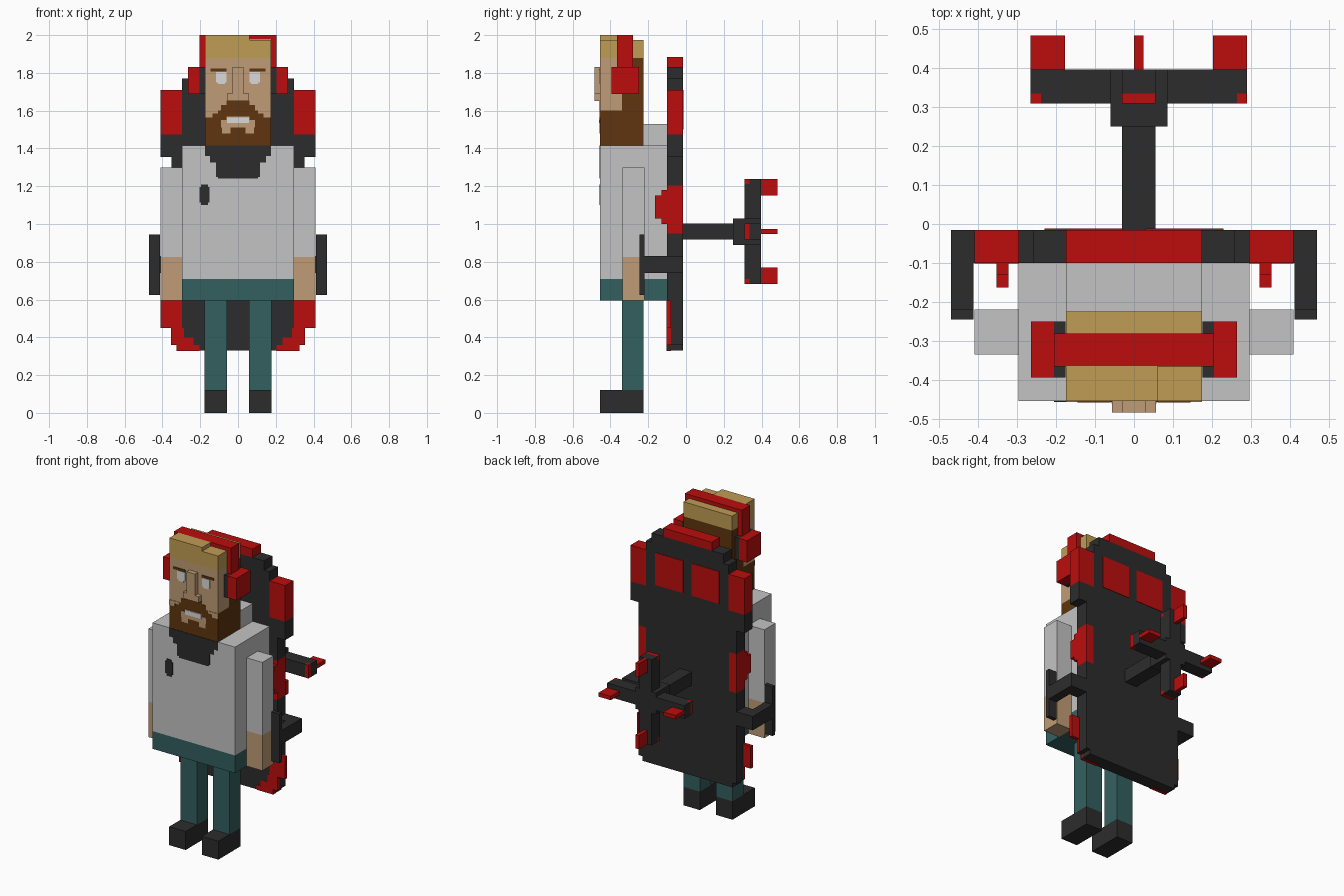
import bpy
import bmesh

cube = bpy.data.objects.get("Cube")
if cube:
    bpy.data.objects.remove(cube, do_unlink=True)


def material(name, rgb):
    m = bpy.data.materials.new(name)
    lin = [((c / 255 + 0.055) / 1.055) ** 2.4 for c in rgb]
    m.use_nodes = True
    m.diffuse_color = (*lin, 1)
    m.node_tree.nodes["Principled BSDF"].inputs["Base Color"].default_value = (*lin, 1)
    return m


SHIRT = material("light grey", (196, 196, 196))
DARK = material("charcoal", (44, 44, 44))
RED = material("red", (188, 13, 13))
SKIN = material("skin", (192, 156, 118))
BROWN = material("brown", (94, 53, 14))
GOLD = material("gold", (192, 156, 84))
TEAL = material("teal", (52, 95, 95))
WHITE = material("white", (218, 218, 218))


def boxes(name, mat, *parts, mirror=False):
    """One object from boxes given as (x0, x1, y0, y1, z0, z1)."""
    bm = bmesh.new()
    parts = list(parts)
    if mirror:
        parts += [(-p[1], -p[0], *p[2:]) for p in parts]
    for x0, x1, y0, y1, z0, z1 in parts:
        geo = bmesh.ops.create_cube(bm, size=1)
        for v in geo["verts"]:
            v.co = ((x0 + x1) / 2 + v.co.x * (x1 - x0),
                    (y0 + y1) / 2 + v.co.y * (y1 - y0),
                    (z0 + z1) / 2 + v.co.z * (z1 - z0))
    me = bpy.data.meshes.new(name)
    bm.to_mesh(me)
    bm.free()
    me.materials.append(mat)
    ob = bpy.data.objects.new(name, me)
    bpy.context.collection.objects.link(ob)
    return ob


def plates(name, mat, y, depth, *rects, mirror=False):
    """Thin painted details on a front surface, rects are (x0, x1, z0, z1)."""
    return boxes(name, mat, *[(a, b, y - depth, y, c, d) for a, b, c, d in rects], mirror=mirror)


FRONT = -0.455  # front plane of head, torso and shoes

# Legs and shoes
boxes("legs", TEAL, (0.058, 0.177, -0.34, -0.225, 0.12, 0.6), mirror=True)
boxes("shoes", DARK, (0.058, 0.177, FRONT, -0.225, 0, 0.12), mirror=True)

# Torso, waistband and raised collar
boxes("waistband", TEAL, (-0.297, 0.297, FRONT, -0.1, 0.595, 0.71))
boxes("shirt", SHIRT, (-0.297, 0.297, FRONT, -0.1, 0.71, 1.415))
boxes("collar", SHIRT, (-0.175, 0.175, -0.225, -0.1, 1.415, 1.53))
plates("neck_scarf", DARK, FRONT, 0.003, (-0.175, 0.175, 1.36, 1.415),
       (-0.147, 0.147, 1.325, 1.36), (-0.117, 0.117, 1.25, 1.325),
       (-0.105, 0.105, 1.24, 1.25))
plates("shirt_patch", DARK, FRONT, 0.003, (-0.205, -0.15, 1.115, 1.195), (-0.195, -0.16, 1.1, 1.21))

# Arms
boxes("sleeves", SHIRT, (0.297, 0.41, -0.335, -0.22, 0.825, 1.3), mirror=True)
boxes("forearms", SKIN, (0.297, 0.41, -0.335, -0.22, 0.595, 0.825), mirror=True)

# Head in coloured layers
boxes("beard_jaw", BROWN, (-0.175, 0.175, FRONT, -0.225, 1.415, 1.6))
boxes("face", SKIN, (-0.175, 0.175, FRONT, -0.34, 1.6, 1.88))
boxes("back_hair", BROWN, (-0.175, 0.175, -0.34, -0.225, 1.6, 1.88))
boxes("top_hair", GOLD, (-0.175, 0.175, FRONT, -0.225, 1.88, 1.975))
boxes("hair_tuft", GOLD, (-0.175, 0.06, FRONT, -0.365, 1.975, 2.0))
boxes("nose", SKIN, (-0.03, 0.03, -0.485, FRONT, 1.69, 1.83),
      (-0.057, 0.057, -0.485, FRONT, 1.65, 1.69))
plates("eyes", WHITE, FRONT, 0.003, (0.06, 0.117, 1.75, 1.805), (0.07, 0.107, 1.74, 1.75), mirror=True)
plates("eyebrows", BROWN, FRONT, 0.004, (0.06, 0.145, 1.807, 1.822), mirror=True)
plates("moustache", BROWN, FRONT, 0.003, (-0.06, 0.06, 1.6, 1.65),
       (-0.09, -0.06, 1.6, 1.63), (0.06, 0.09, 1.6, 1.63))
plates("bare_cheeks", SKIN, FRONT, 0.003, (0.105, 0.175, 1.585, 1.6), (0.135, 0.175, 1.565, 1.585), mirror=True)
plates("mouth_skin", SKIN, FRONT, 0.003, (-0.09, 0.09, 1.51, 1.55),
       (-0.06, 0.06, 1.55, 1.568), (-0.085, -0.04, 1.48, 1.51), (0.04, 0.085, 1.48, 1.51))
plates("teeth", WHITE, FRONT, 0.006, (-0.058, 0.058, 1.535, 1.565))

# Headphones
boxes("headband", RED, (-0.205, 0.205, -0.366, -0.281, 1.976, 2.0),
      (0.176, 0.205, -0.366, -0.281, 1.83, 1.976), (-0.205, -0.176, -0.366, -0.281, 1.83, 1.976))
boxes("ear_pads", DARK, (0.176, 0.205, -0.395, -0.25, 1.687, 1.83), mirror=True)
boxes("ear_cups", RED, (0.205, 0.265, -0.395, -0.25, 1.687, 1.83), mirror=True)

# Back board: stepped silhouette of stacked slabs
Y0, Y1 = -0.1, -0.015
slabs = [(0.325, 0.33, 0.36), (0.353, 0.36, 0.95), (0.30, 0.95, 1.205),
         (0.353, 1.205, 1.355), (0.41, 1.355, 1.475), (0.297, 1.475, 1.71),
         (0.297, 1.71, 1.77), (0.258, 1.77, 1.83)]
boxes("back_board", DARK, *[(-w, w, Y0, Y1, a, b) for w, a, b in slabs])
boxes("board_top_strip", RED, (-0.175, 0.175, Y0, Y1, 1.83, 1.885))
boxes("board_shoulders", RED, (0.297, 0.41, Y0, Y1, 1.475, 1.71), mirror=True)
boxes("board_side_lugs", RED, (0.30, 0.353, Y0, Y1, 0.95, 1.205),
      (0.323, 0.353, -0.13, Y0, 1.0, 1.18), (0.323, 0.353, -0.163, -0.13, 1.03, 1.15), mirror=True)
boxes("board_back_panels", RED, (0.03, 0.23, Y1, Y1 + 0.003, 1.5, 1.71), mirror=True)
boxes("board_lower_trim", RED, (0.297, 0.41, Y0 - 0.002, -0.08, 0.45, 0.595),
      (0.285, 0.355, Y0 - 0.002, -0.08, 0.36, 0.45),
      (0.235, 0.285, Y0 - 0.002, -0.08, 0.36, 0.40),
      (0.205, 0.325, Y0 - 0.002, -0.08, 0.328, 0.36), mirror=True)

# Side grips
boxes("side_grips", DARK, (0.412, 0.47, -0.245, -0.22, 0.625, 0.945),
      (0.412, 0.47, -0.22, Y1, 0.74, 0.83), (0.353, 0.412, Y0, Y1, 0.74, 0.83), mirror=True)

# Wind-up key: shaft, hub and four arms with thin blades
CX, CZ = 0.0125, 0.96
boxes("key_shaft", DARK, (CX - 0.043, CX + 0.043, Y1, 0.25, CZ - 0.043, CZ + 0.043))
boxes("key_hub", DARK, (CX - 0.073, CX + 0.073, 0.25, 0.397, CZ - 0.07, CZ + 0.07))
arms, blades, tips = [], [], []
for s in (-1, 1):
    def span(a, b):
        return sorted((s * a, s * b))
    for horizontal in (True, False):
        def piece(a, b, half, y0, y1):
            lo, hi = span(a, b)
            if horizontal:
                return (CX + lo, CX + hi, y0, y1, CZ - half, CZ + half)
            return (CX - half, CX + half, y0, y1, CZ + lo, CZ + hi)
        arms.append(piece(0.07, 0.252, 0.043, 0.31, 0.397))
        arms.append(piece(0.252, 0.278, 0.043, 0.335, 0.397))
        tips.append(piece(0.252, 0.278, 0.043, 0.31, 0.335))
        blades.append(piece(0.19, 0.278, 0.0125, 0.397, 0.485))
boxes("key_arms", DARK, *arms)
boxes("key_arm_tips", RED, *tips)
boxes("key_blades", RED, *blades)
